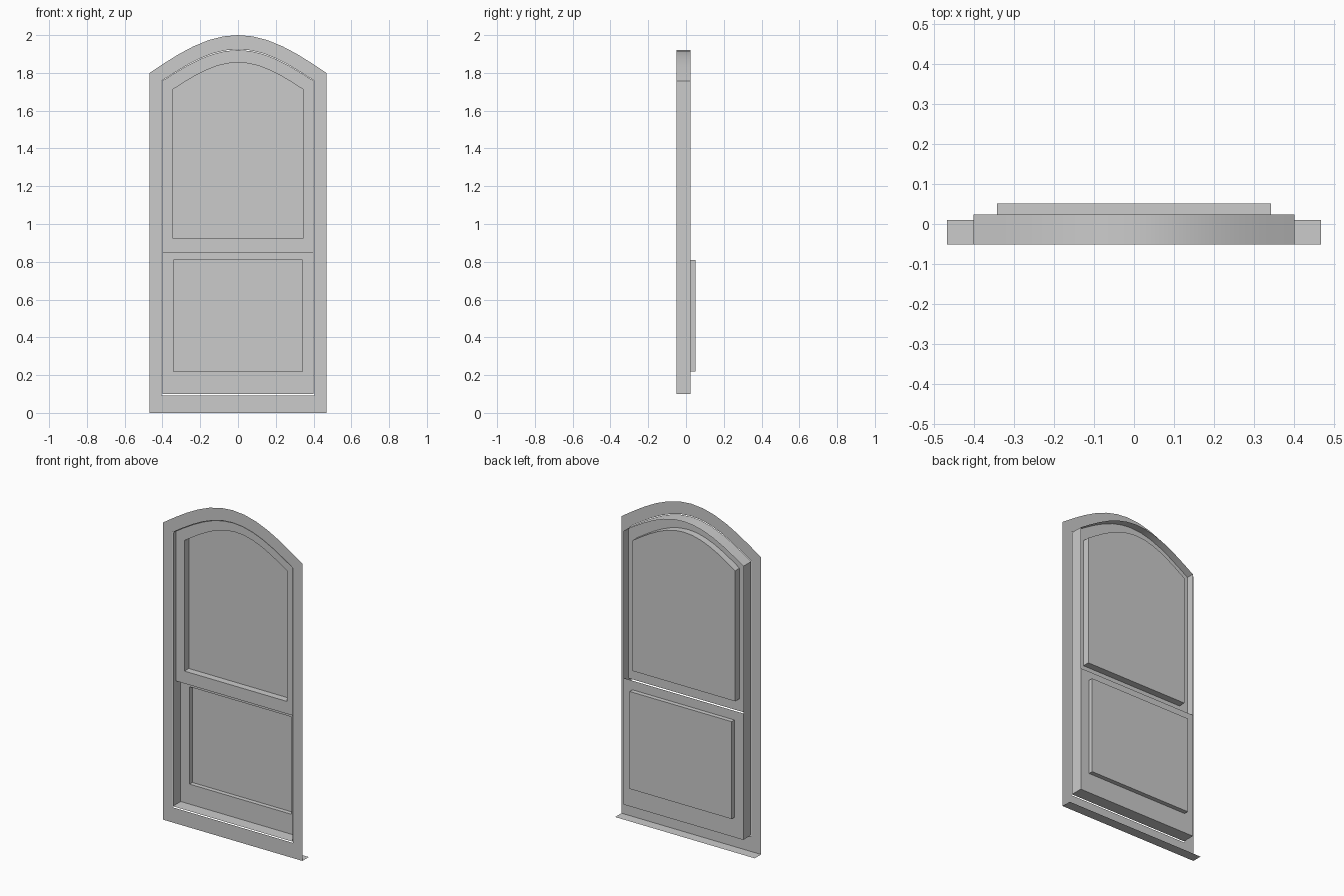
import bpy, math

if "Cube" in bpy.data.objects:
    bpy.data.objects.remove(bpy.data.objects["Cube"])

ARCH = 12  # segments in each arch


def loop(half, bottom, spring, top, y):
    """Outline seen from the front: two bottom corners, then the top, right to left."""
    n = ARCH if top > spring else 1
    pts = [(-half, y, bottom), (half, y, bottom)]
    for i in range(n + 1):
        t = 1 - 2 * i / n
        pts.append((half * t, y, spring + (top - spring) * math.cos(t * math.pi / 2)))
    return pts


def shell(name, loops, cap=False):
    """Thin sheet bridging outlines from first to last, optionally closed at the end."""
    n = len(loops[0])
    verts = [p for l in loops for p in l]
    faces = []
    for k in range(len(loops) - 1):
        a, b = k * n, (k + 1) * n
        faces += [(a + i, a + (i + 1) % n, b + (i + 1) % n, b + i) for i in range(n)]
    if cap:
        faces.append(tuple(range((len(loops) - 1) * n, len(loops) * n)))
    mesh = bpy.data.meshes.new(name)
    mesh.from_pydata(verts, [], faces)
    obj = bpy.data.objects.new(name, mesh)
    bpy.context.collection.objects.link(obj)
    bpy.ops.object.select_all(action='DESELECT')
    obj.select_set(True)
    bpy.context.view_layer.objects.active = obj
    bpy.ops.object.shade_smooth_by_angle(angle=math.radians(25))
    return obj


FRONT, BACK = -0.051, 0.024

# Flat arched casing around the opening
shell("casing", [loop(0.468, 0, 1.80, 2.0, FRONT),
                 loop(0.404, 0.092, 1.758, 1.925, FRONT)])

# Reveal lining the opening
shell("reveal", [loop(0.401, 0.099, 1.757, 1.921, FRONT),
                 loop(0.401, 0.099, 1.757, 1.921, BACK)])

# Upper arched sash with recessed pane
shell("upper_sash", [loop(0.401, 0.847, 1.757, 1.921, -0.022),
                     loop(0.344, 0.922, 1.713, 1.855, -0.022),
                     loop(0.344, 0.922, 1.713, 1.855, 0.02)], cap=True)

# Lower rectangular sash, set further back
shell("lower_sash", [loop(0.401, 0.099, 0.865, 0.865, BACK),
                     loop(0.342, 0.22, 0.81, 0.81, BACK),
                     loop(0.342, 0.22, 0.81, 0.81, 0.051)], cap=True)

# Sill strip running back along the base
mesh = bpy.data.meshes.new("sill")
mesh.from_pydata([(-0.468, FRONT, 0), (0.468, FRONT, 0), (0.468, 0.01, 0), (-0.468, 0.01, 0)],
                 [], [(0, 1, 2, 3)])
bpy.context.collection.objects.link(bpy.data.objects.new("sill", mesh))
